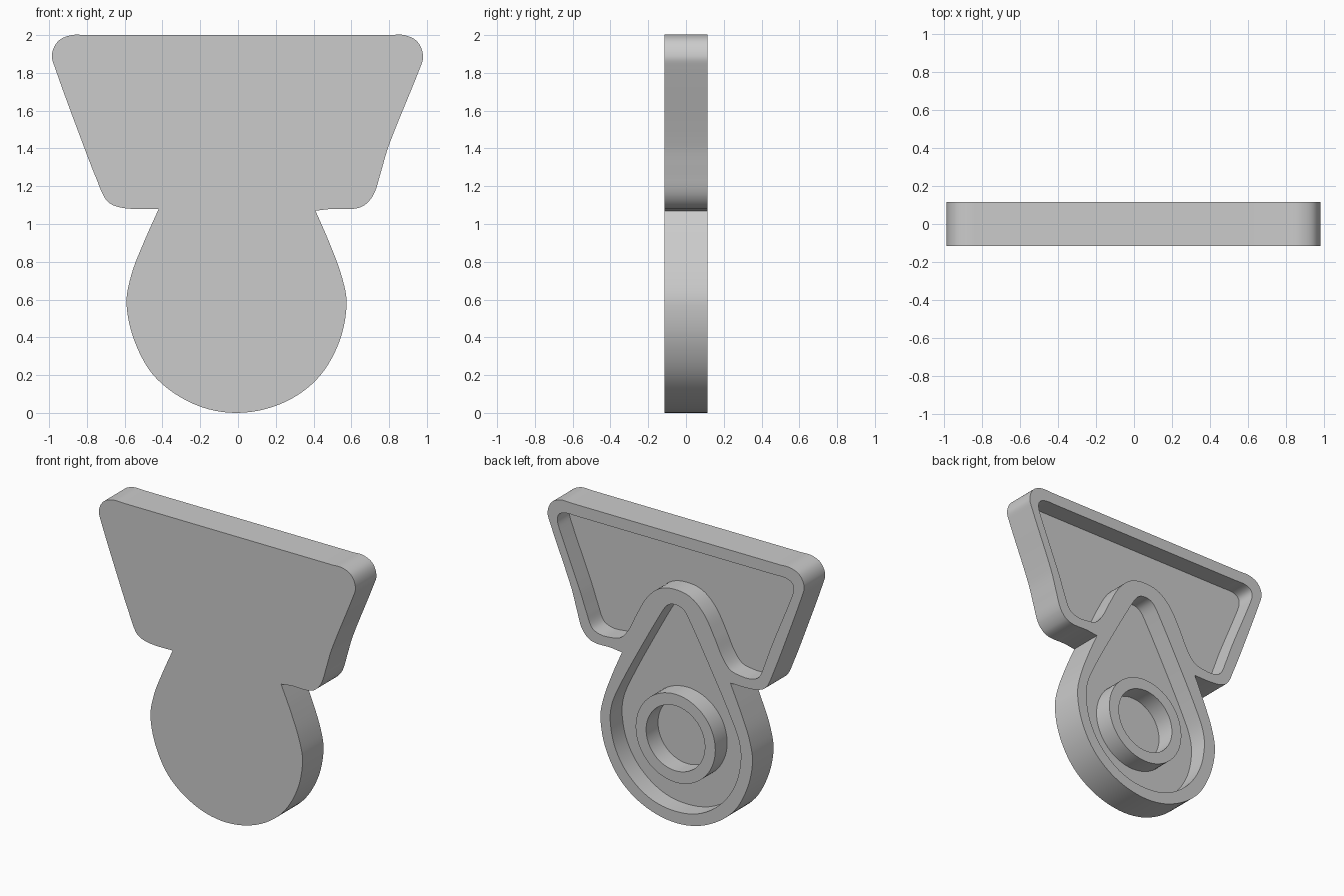
import bpy
import bmesh
from math import cos, sin, tau, radians
from mathutils import Vector
from mathutils.geometry import interpolate_bezier

cube = bpy.data.objects.get("Cube")
if cube:
    bpy.data.objects.remove(cube, do_unlink=True)

FRONT, FLOOR, BACK = -0.115, -0.015, 0.115

grey = bpy.data.materials.new("light_grey")
grey.use_nodes = True
grey.diffuse_color = (0.6, 0.6, 0.6, 1)
grey.node_tree.nodes["Principled BSDF"].inputs["Base Color"].default_value = (0.6, 0.6, 0.6, 1)


def smooth_path(points, closed=False, steps=6):
    """Smooth curve through the points; the last point is left off."""
    pts = [Vector(p) for p in points]
    n = len(pts)

    def tangent(i):
        if closed:
            return (pts[(i + 1) % n] - pts[i - 1]).normalized()
        return (pts[min(i + 1, n - 1)] - pts[max(i - 1, 0)]).normalized()

    path = []
    for i in range(n if closed else n - 1):
        j = (i + 1) % n
        reach = (pts[j] - pts[i]).length / 3
        path += interpolate_bezier(pts[i], pts[i] + tangent(i) * reach,
                                   pts[j] - tangent(j) * reach, pts[j], steps + 1)[:-1]
    return path


def mirrored(half):
    """Close a half profile whose first and last points lie on x = 0."""
    return half + [(-x, z) for x, z in half[-2:0:-1]]


def circle(radius, z, sides=64):
    return [Vector((radius * cos(tau * i / sides), z + radius * sin(tau * i / sides)))
            for i in range(sides)]


def prism(name, path, y0, y1):
    bm = bmesh.new()
    face = bm.faces.new([bm.verts.new((p[0], y0, p[1])) for p in path])
    moved = bmesh.ops.extrude_face_region(bm, geom=[face])["geom"]
    bmesh.ops.translate(bm, vec=(0, y1 - y0, 0),
                        verts=[v for v in moved if isinstance(v, bmesh.types.BMVert)])
    bmesh.ops.recalc_face_normals(bm, faces=bm.faces)
    mesh = bpy.data.meshes.new(name)
    bm.to_mesh(mesh)
    bm.free()
    mesh.materials.append(grey)
    obj = bpy.data.objects.new(name, mesh)
    bpy.context.collection.objects.link(obj)
    return obj


def activate(obj):
    bpy.ops.object.select_all(action="DESELECT")
    obj.select_set(True)
    bpy.context.view_layer.objects.active = obj


def carve(obj, cutter):
    mod = obj.modifiers.new("pocket", "BOOLEAN")
    mod.operation = "DIFFERENCE"
    mod.solver = "EXACT"
    mod.object = cutter
    cutter.hide_render = True
    activate(obj)
    bpy.ops.object.modifier_apply(modifier=mod.name)
    bpy.data.objects.remove(cutter, do_unlink=True)


# Outer silhouette: round lower lobe, then flared upper panel
lobe = [(.41, 1.07), (.48, .91), (.55, .72), (.575, .57), (.53, .36), (.41, .17),
        (.22, .045), (-.01, 0), (-.23, .045), (-.43, .18), (-.54, .36),
        (-.59, .57), (-.565, .73), (-.5, .9), (-.42, 1.08)]
panel = [(-.42, 1.08), (-.56, 1.08), (-.65, 1.095), (-.7, 1.13), (-.75, 1.24),
         (-.82, 1.42), (-.97, 1.83), (-.985, 1.9), (-.95, 1.97), (-.88, 2),
         (-.8, 2), (.8, 2), (.88, 2), (.95, 1.965), (.98, 1.89), (.965, 1.83),
         (.8, 1.42), (.755, 1.27), (.72, 1.16), (.67, 1.1), (.61, 1.08),
         (.5, 1.08), (.41, 1.07)]
body = prism("body", smooth_path(lobe) + smooth_path(panel), FRONT, BACK)

# Upper pocket, wrapping over the teardrop wall
upper = mirrored([(0, 1.615), (.12, 1.59), (.22, 1.5), (.3, 1.36), (.36, 1.24),
                  (.42, 1.17), (.5, 1.15), (.58, 1.15), (.64, 1.18), (.68, 1.27),
                  (.735, 1.42), (.89, 1.8), (.905, 1.86), (.89, 1.9), (.84, 1.92),
                  (.76, 1.92), (0, 1.92)])
carve(body, prism("upper_cutter", smooth_path(upper, True), FLOOR, BACK + .1))

# Teardrop pocket
teardrop = mirrored([(0, 1.51), (.055, 1.495), (.1, 1.44), (.3, 1.08), (.42, .85),
                     (.485, .7), (.5, .57), (.46, .39), (.355, .23), (.19, .115), (0, .08)])
carve(body, prism("teardrop_cutter", smooth_path(teardrop, True), FLOOR, BACK + .1))

# Raised ring standing in the teardrop pocket
ring = prism("ring", circle(.305, .585), FLOOR - .02, BACK)
carve(ring, prism("ring_cutter", circle(.225, .585), FLOOR - .1, BACK + .1))

for obj in (body, ring):
    activate(obj)
    bpy.ops.object.shade_smooth_by_angle(angle=radians(35))
